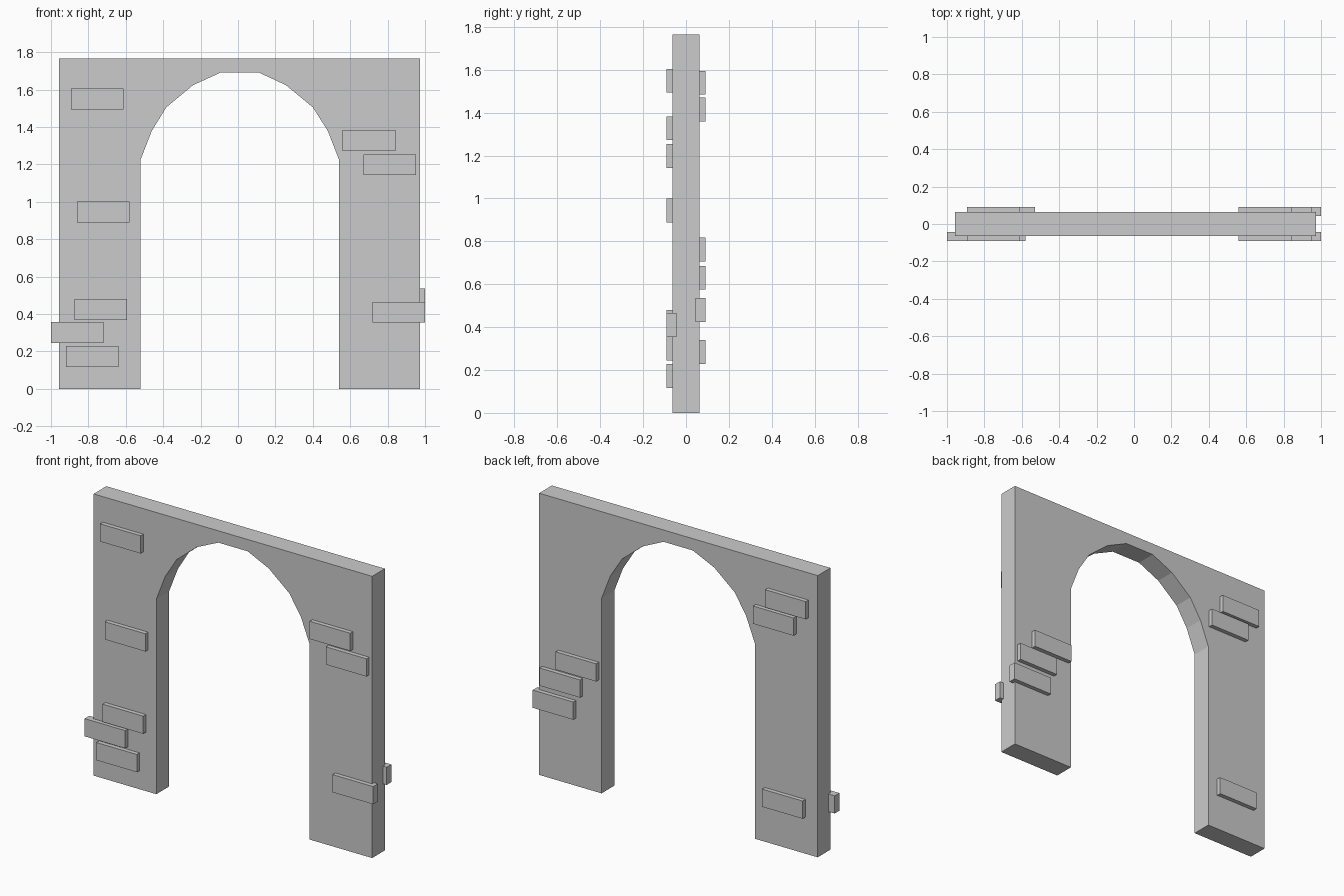
import bpy, bmesh

if "Cube" in bpy.data.objects:
    bpy.data.objects.remove(bpy.data.objects["Cube"])

HALF = 0.063                     # half the wall thickness
BRICK_W, BRICK_H = 0.281, 0.111
BRICK_IN, BRICK_OUT = 0.044, 0.09


def add_object(name, bm):
    bmesh.ops.recalc_face_normals(bm, faces=bm.faces)
    mesh = bpy.data.meshes.new(name)
    bm.to_mesh(mesh)
    bm.free()
    obj = bpy.data.objects.new(name, mesh)
    bpy.context.collection.objects.link(obj)
    return obj


# Wall with arched opening: one outline, extruded through its thickness
arch = [(-0.522, 0), (-0.522, 1.222), (-0.461, 1.379), (-0.383, 1.505),
        (-0.241, 1.623), (-0.092, 1.691), (0.111, 1.691), (0.257, 1.623),
        (0.40, 1.505), (0.48, 1.379), (0.541, 1.222), (0.541, 0)]
outline = arch + [(0.974, 0), (0.974, 1.765), (-0.957, 1.765), (-0.957, 0)]
bm = bmesh.new()
face = bm.faces.new([bm.verts.new((x, -HALF, z)) for x, z in outline])
ext = bmesh.ops.extrude_face_region(bm, geom=[face], use_keep_orig=True)
moved = [v for v in ext["geom"] if isinstance(v, bmesh.types.BMVert)]
bmesh.ops.translate(bm, verts=moved, vec=(0, 2 * HALF, 0))
bmesh.ops.triangulate(bm, faces=[f for f in bm.faces if len(f.verts) > 4])
add_object("arch_wall", bm)


# Raised bricks, placed by left edge x and bottom z
def add_brick(name, x, z, side):
    bm = bmesh.new()
    bmesh.ops.create_cube(bm, size=1)
    bmesh.ops.scale(bm, verts=bm.verts, vec=(BRICK_W, BRICK_OUT - BRICK_IN, BRICK_H))
    obj = add_object(name, bm)
    obj.location = (x + BRICK_W / 2, side * (BRICK_IN + BRICK_OUT) / 2, z + BRICK_H / 2)


front = [(-0.893, 1.494), (-0.86, 0.889), (-0.875, 0.369), (-1.0, 0.245),
         (-0.919, 0.117), (0.56, 1.272), (0.672, 1.142), (0.719, 0.354)]
back = [(-0.893, 1.484), (-0.809, 1.359), (-0.872, 0.229),
        (0.56, 0.706), (0.672, 0.575), (0.719, 0.424)]
for label, side, spots in (("front", -1, front), ("back", 1, back)):
    for i, (x, z) in enumerate(spots, 1):
        add_brick(f"{label}_brick_{i}", x, z, side)
